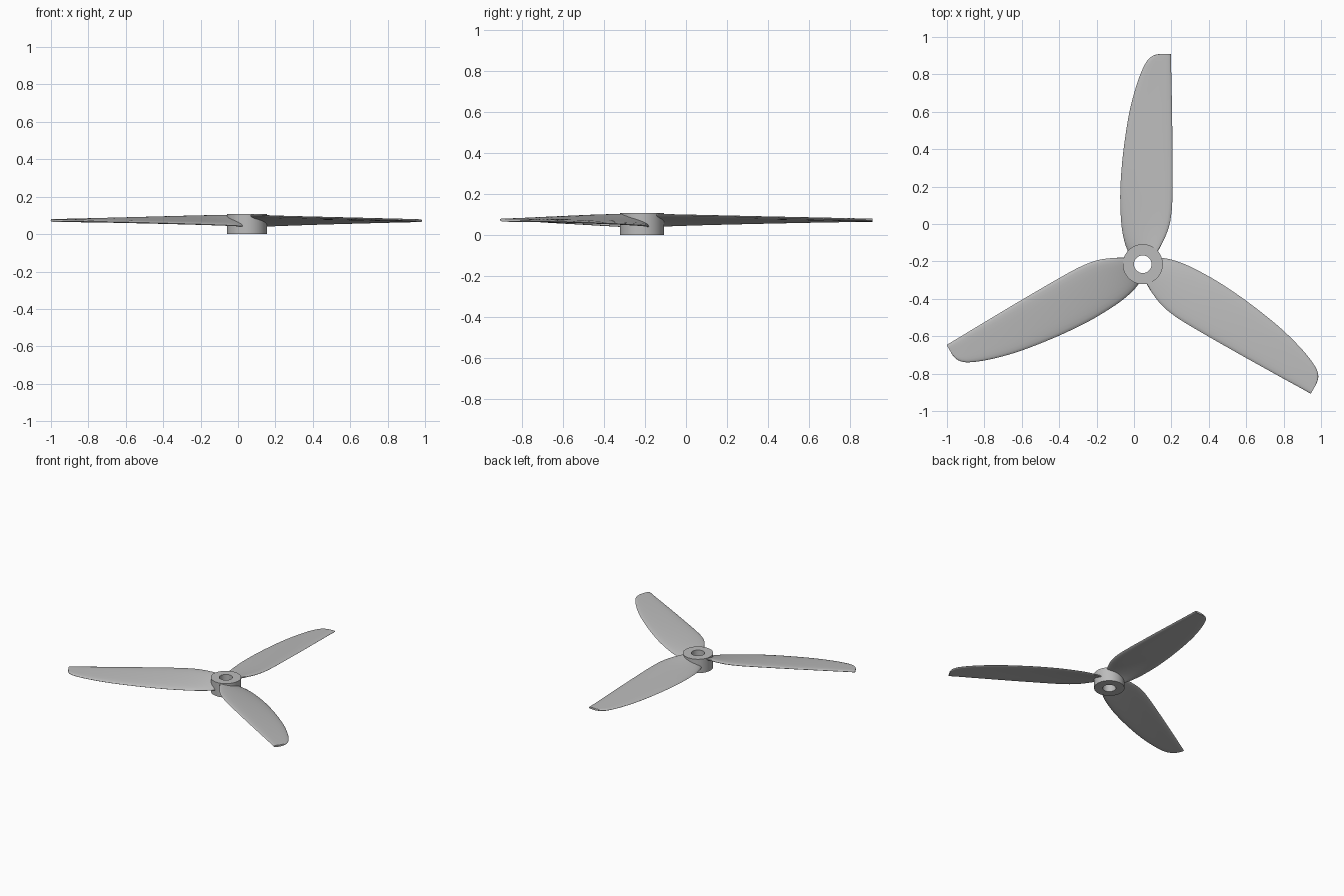
import bpy, bmesh, math
from mathutils import Matrix, Vector

cube = bpy.data.objects.get("Cube")
if cube:
    bpy.data.objects.remove(cube)

HUB = Vector((0.047, -0.215, 0))
HUB_R, BORE_R, HUB_H = 0.107, 0.047, 0.108

grey = bpy.data.materials.new("light grey plastic")
grey.use_nodes = True
grey.diffuse_color = (0.5, 0.5, 0.5, 1)
grey.node_tree.nodes["Principled BSDF"].inputs["Base Color"].default_value = (0.5, 0.5, 0.5, 1)


def finish(bm, name):
    bmesh.ops.recalc_face_normals(bm, faces=bm.faces)
    mesh = bpy.data.meshes.new(name)
    bm.to_mesh(mesh)
    bm.free()
    mesh.materials.append(grey)
    obj = bpy.data.objects.new(name, mesh)
    bpy.context.collection.objects.link(obj)
    bpy.ops.object.select_all(action='DESELECT')
    obj.select_set(True)
    bpy.context.view_layer.objects.active = obj
    bpy.ops.object.shade_smooth_by_angle(angle=math.radians(40))
    return obj


def bridge(bm, rings, closed):
    pairs = list(zip(rings, rings[1:] + rings[:1])) if closed else list(zip(rings, rings[1:]))
    for a, b in pairs:
        for i in range(len(a)):
            j = (i + 1) % len(a)
            bm.faces.new((a[i], a[j], b[j], b[i]))


# Hub: a square ring profile swept round the bore
def make_hub(sides=64):
    bm = bmesh.new()
    profile = [(BORE_R, 0), (HUB_R, 0), (HUB_R, HUB_H), (BORE_R, HUB_H)]
    rings = []
    for r, z in profile:
        angles = [2 * math.pi * i / sides for i in range(sides)]
        rings.append([bm.verts.new((r * math.cos(a), r * math.sin(a), z)) for a in angles])
    bridge(bm, rings, True)
    finish(bm, "hub").location = HUB


# Blade stations: distance out, curved edge, straight edge
STATIONS = [
    (0.065, -0.078, 0.078), (0.12, -0.098, 0.108), (0.20, -0.113, 0.140),
    (0.29, -0.119, 0.155), (0.40, -0.120, 0.159), (0.55, -0.110, 0.159),
    (0.70, -0.091, 0.158), (0.83, -0.068, 0.156), (0.95, -0.036, 0.154),
    (1.03, -0.007, 0.152), (1.08, 0.018, 0.151), (1.105, 0.040, 0.151),
    (1.118, 0.062, 0.150), (1.124, 0.090, 0.150),
]


def smooth_path(points, steps=3):
    pts = [Vector(p) for p in points]
    out = []
    for i in range(len(pts) - 1):
        a, b = pts[i], pts[i + 1]
        ta = (b - pts[max(i - 1, 0)]) / 2
        tb = (pts[min(i + 2, len(pts) - 1)] - a) / 2
        for s in range(steps):
            t = s / steps
            out.append(a * (2*t**3 - 3*t**2 + 1) + ta * (t**3 - 2*t**2 + t)
                       + b * (3*t**2 - 2*t**3) + tb * (t**3 - t**2))
    return out + [pts[-1]]


# Blade: twisted, blunt-edged sections lofted from root to tip
def make_blade(name, angle, half=12):
    bm = bmesh.new()
    rings = []
    for u, left, right in smooth_path(STATIONS):
        f = u / 1.124
        low = 0.038 + 0.033 * f ** 0.7
        high = 0.100 - 0.026 * f
        thick = 0.020 - 0.006 * f
        camber = 0.006 * (1 - f)
        ring = []
        for i in range(2 * half):
            a = math.pi * i / half
            t = (1 - math.cos(a)) / 2
            blunt = math.sqrt(max(0, 1 - abs(2 * t - 1) ** 6))
            z = low + (high - low) * t + camber * 4 * t * (1 - t)
            z += math.copysign(thick / 2 * blunt, math.sin(a))
            ring.append(bm.verts.new((left + (right - left) * t, u, z)))
        rings.append(ring)
    bridge(bm, rings, False)
    bm.faces.new(rings[0])
    bm.faces.new(rings[-1])
    bm.transform(Matrix.Rotation(angle, 4, 'Z'))
    finish(bm, name).location = HUB


make_hub()
for n, blade in enumerate(("back_blade", "right_blade", "left_blade")):
    make_blade(blade, n * 2 * math.pi / 3)
